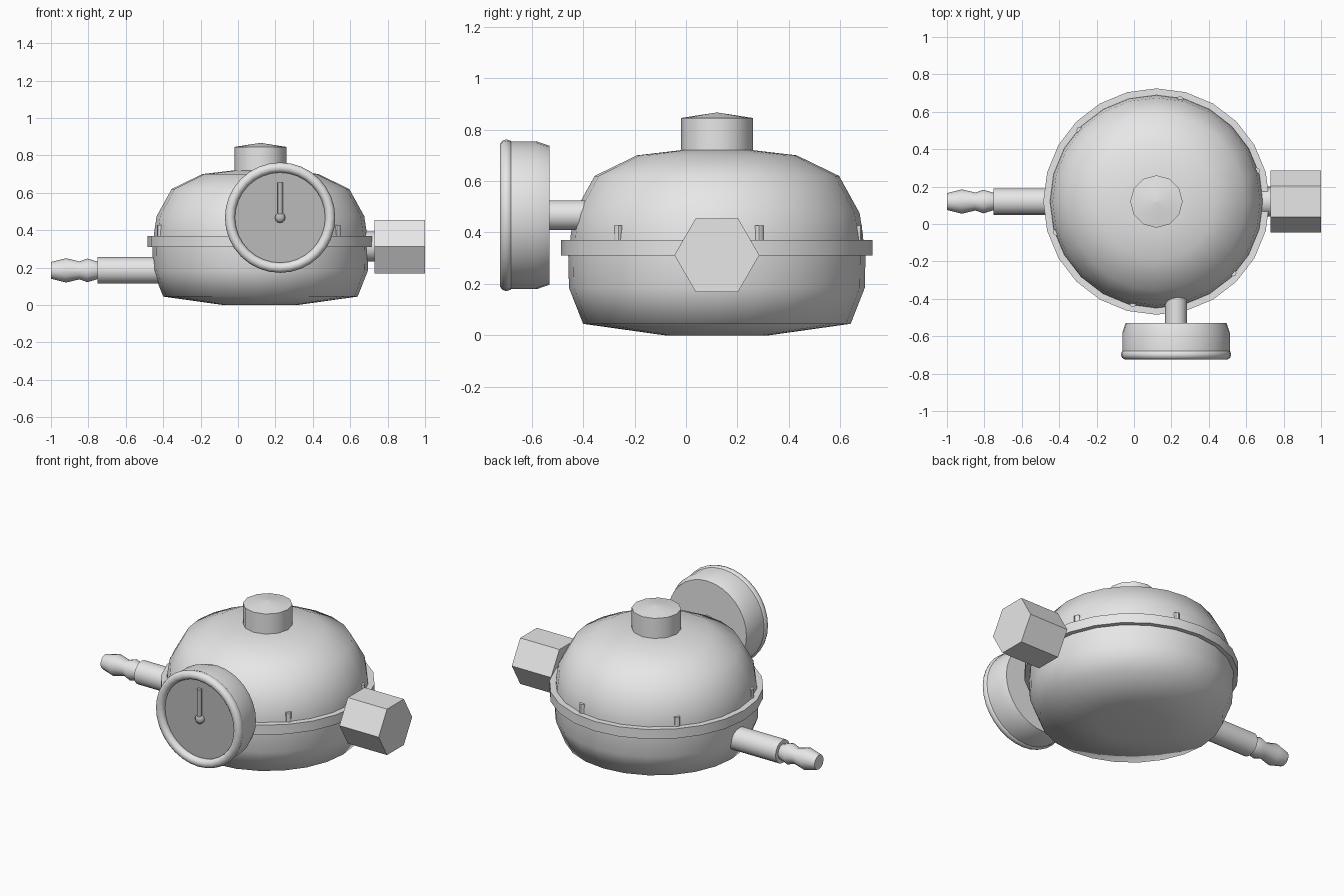
import bpy, bmesh, math
from mathutils import Vector

if "Cube" in bpy.data.objects:
    bpy.data.objects.remove(bpy.data.objects["Cube"])

def material(name, v):
    m = bpy.data.materials.new(name)
    m.diffuse_color = (v, v, v, 1)
    m.use_nodes = True
    m.node_tree.nodes["Principled BSDF"].inputs["Base Color"].default_value = m.diffuse_color
    return m

METAL = material("light grey metal", 0.8)
DIAL = material("dark grey dial", 0.5)
AXES = {"X": (1, 2, 0), "Y": (2, 0, 1), "Z": (0, 1, 2)}

def finish(name, bm, mat, angle):
    bmesh.ops.recalc_face_normals(bm, faces=bm.faces)
    me = bpy.data.meshes.new(name)
    bm.to_mesh(me)
    bm.free()
    ob = bpy.data.objects.new(name, me)
    bpy.context.collection.objects.link(ob)
    me.materials.append(mat)
    bpy.ops.object.select_all(action='DESELECT')
    ob.select_set(True)
    bpy.context.view_layer.objects.active = ob
    bpy.ops.object.shade_smooth_by_angle(angle=math.radians(angle))
    return ob

def lathe(name, profile, centre, axis="Z", sides=24, mat=METAL, angle=45, closed=False):
    """Turn (radius, distance along axis) points; ends are capped unless the profile is closed."""
    iu, iv, ia = AXES[axis]
    bm = bmesh.new()
    rings = []
    for r, h in profile:
        ring = []
        for k in range(sides):
            t = 2 * math.pi * k / sides
            p = Vector(centre)
            p[iu] += r * math.cos(t)
            p[iv] += r * math.sin(t)
            p[ia] += h
            ring.append(bm.verts.new(p))
        rings.append(ring)
    pairs = list(zip(rings, rings[1:]))
    if closed:
        pairs.append((rings[-1], rings[0]))
    else:
        bm.faces.new(rings[0])
        bm.faces.new(rings[-1])
    for a, b in pairs:
        for k in range(sides):
            j = (k + 1) % sides
            bm.faces.new((a[k], a[j], b[j], b[k]))
    return finish(name, bm, mat, angle)

C = 0.12  # body centre in x and y

# Body: lower bowl, flange, upper dome, knob
lathe("lower_bowl", [(0.2, 0), (0.52, 0.045), (0.575, 0.185), (0.578, 0.32)], (C, C, 0), angle=70)
lathe("flange", [(0.605, 0.31), (0.605, 0.37)], (C, C, 0))
lathe("upper_dome", [(0.57, 0.36), (0.568, 0.39), (0.555, 0.475), (0.475, 0.62),
                     (0.31, 0.70), (0.14, 0.72)], (C, C, 0), angle=70)
lathe("top_knob", [(0.14, 0.70), (0.14, 0.845), (0.07, 0.856), (0.004, 0.866)],
      (C, C, 0), sides=12)

# Six small bolts around the flange
for i in range(6):
    t = math.radians(17 + 60 * i)
    lathe(f"flange_bolt_{i + 1}", [(0.018, 0.36), (0.018, 0.427)],
          (C + 0.56 * math.cos(t), C + 0.56 * math.sin(t), 0), sides=8)

# Outlet pipe and barbed hose end on the left
lathe("outlet_pipe", [(0.071, -0.75), (0.071, -0.40)], (0, C, 0.185), "X", 16)
lathe("hose_barb", [(0.045, -1.0), (0.065, -0.92), (0.048, -0.848), (0.063, -0.805),
                    (0.045, -0.745)], (0, C, 0.185), "X", 12, angle=60)

# Inlet neck and hexagonal nut on the right
lathe("inlet_neck", [(0.08, 0.60), (0.08, 0.74)], (0, C, 0.312), "X", 16)
lathe("inlet_nut", [(0.165, 0.73), (0.165, 1.0)], (0, C, 0.312), "X", 6)

# Gauge at the front
GX, GZ = 0.225, 0.467
lathe("gauge_pipe", [(0.058, -0.54), (0.058, -0.36)], (GX, 0, GZ), "Y", 16)
lathe("gauge_case", [(0.27, -0.53), (0.287, -0.58), (0.287, -0.68)], (GX, 0, GZ), "Y", 32, angle=60)
lathe("gauge_bezel", [(0.268 + 0.027 * math.cos(a * math.pi / 5),
                       -0.698 + 0.027 * math.sin(a * math.pi / 5)) for a in range(10)],
      (GX, 0, GZ), "Y", 32, angle=60, closed=True)
lathe("gauge_dial", [(0.262, -0.675), (0.262, -0.69)], (GX, 0, GZ), "Y", 32, DIAL)
lathe("gauge_needle", [(0.015, 0), (0.015, 0.188)], (GX, -0.70, GZ), "Z", 8, DIAL)
lathe("needle_hub", [(0.028, -0.685), (0.028, -0.705), (0.015, -0.718)], (GX, 0, GZ), "Y", 12, DIAL, 60)
